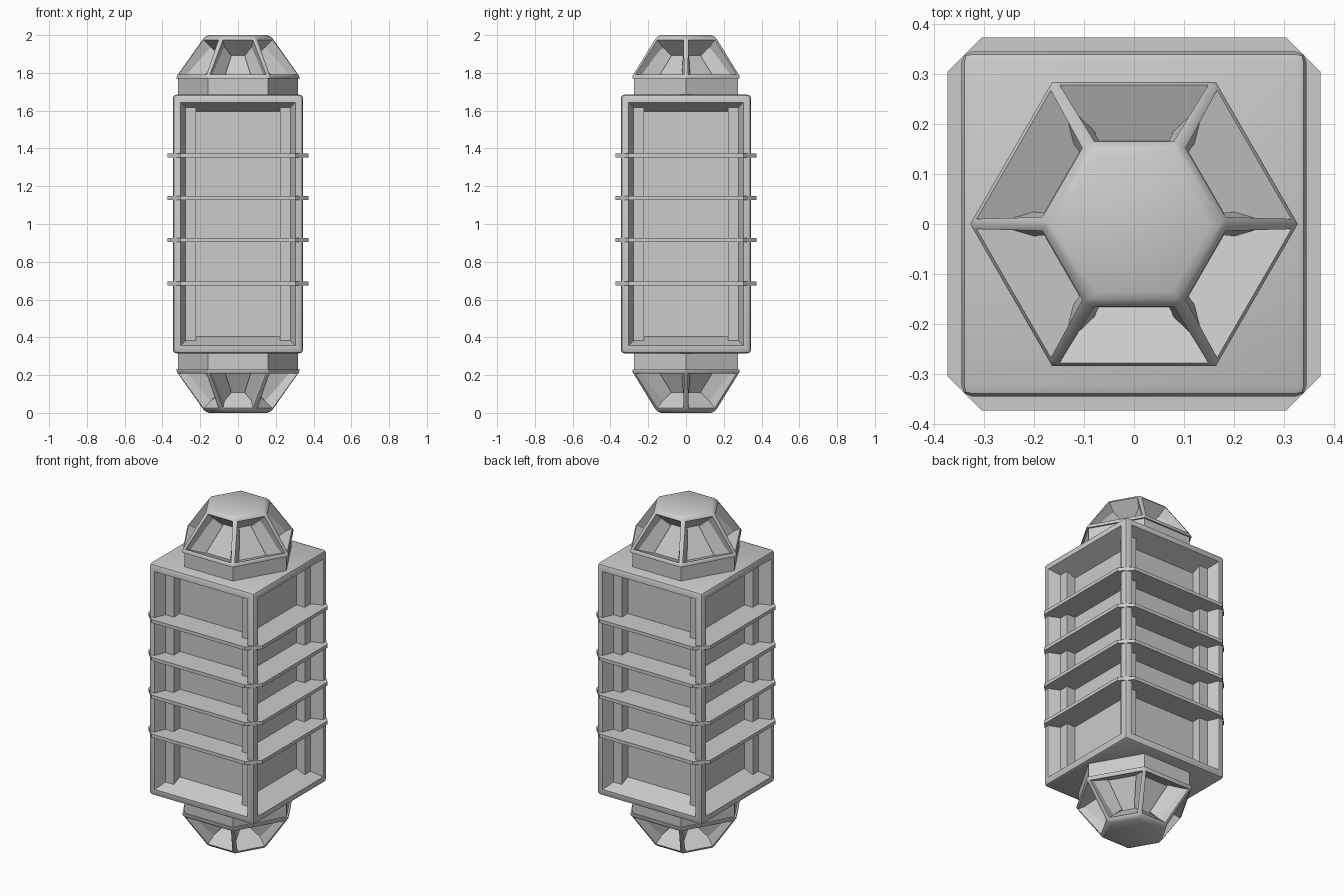
import bpy, bmesh, math
from mathutils import Vector

if "Cube" in bpy.data.objects:
    bpy.data.objects.remove(bpy.data.objects["Cube"])


def finish(bm, name, angle=30):
    bmesh.ops.recalc_face_normals(bm, faces=bm.faces)
    me = bpy.data.meshes.new(name)
    bm.to_mesh(me)
    bm.free()
    ob = bpy.data.objects.new(name, me)
    bpy.context.collection.objects.link(ob)
    bpy.ops.object.select_all(action='DESELECT')
    ob.select_set(True)
    bpy.context.view_layer.objects.active = ob
    bpy.ops.object.shade_smooth_by_angle(angle=math.radians(angle))
    return ob


def box(bm, centre, size):
    vs = bmesh.ops.create_cube(bm, size=1)['verts']
    for v in vs:
        v.co = Vector([v.co[i] * size[i] + centre[i] for i in range(3)])


def skin(bm, rings):
    loops = [[bm.verts.new(p) for p in r] for r in rings]
    n = len(loops[0])
    bands = []
    for a, b in zip(loops, loops[1:]):
        bands.append([bm.faces.new((a[i], a[(i + 1) % n], b[(i + 1) % n], b[i]))
                      for i in range(n)])
    bm.faces.new(loops[0][::-1])
    bm.faces.new(loops[-1])
    bm.normal_update()
    return loops, bands


# Housing: bevelled box with a deep tapered recess in each side
bm = bmesh.new()
box(bm, (0, 0, 1), (.69, .69, 1.37))
bmesh.ops.bevel(bm, geom=bm.edges[:], offset=.02, segments=2, profile=.5, affect='EDGES')
bm.normal_update()
sides = [f for f in bm.faces if f.calc_area() > .5 and abs(f.normal.z) < .1]
bmesh.ops.inset_individual(bm, faces=sides, thickness=.03)
bmesh.ops.inset_individual(bm, faces=sides, thickness=.07, depth=-.12)
finish(bm, "housing")

# Inner corner pilasters
bm = bmesh.new()
for sx in (-1, 1):
    for sy in (-1, 1):
        box(bm, (sx * .252, sy * .252, 1), (.058, .058, 1.25))
finish(bm, "corner_pilasters")

# Four horizontal plates with cut corners
a, c = .373, .305
outline = [(a, -c), (a, c), (c, a), (-c, a), (-a, c), (-a, -c), (-c, -a), (c, -a)]
for i, z in enumerate((.685, .915, 1.138, 1.362)):
    bm = bmesh.new()
    skin(bm, [[(x, y, z + d) for x, y in outline] for d in (-.01, .01)])
    finish(bm, f"plate_{i + 1}")


# Hexagonal end caps: neck, lip, and a sloped crown with six recessed windows
def end_cap(name, s):
    profile = [(.317, .66), (.317, .77), (.328, .77), (.328, .782), (.182, .988), (.155, 1.0)]
    rings = [[(r * math.cos(k * math.pi / 3), r * math.sin(k * math.pi / 3), h)
              for k in range(6)] for r, h in profile]
    bm = bmesh.new()
    loops, bands = skin(bm, rings)
    ribs = [bm.edges.get((loops[3][k], loops[4][k])) for k in range(6)]
    rim = [bm.edges.get((loops[4][k], loops[4][(k + 1) % 6])) for k in range(6)]
    bmesh.ops.inset_individual(bm, faces=bands[3], thickness=.019)
    bmesh.ops.inset_individual(bm, faces=bands[3], thickness=.03, depth=-.12)
    bmesh.ops.bevel(bm, geom=ribs + rim, offset=.01, segments=2, profile=.5, affect='EDGES')
    for v in bm.verts:
        v.co.z = 1 + s * v.co.z
    finish(bm, name, 35)


end_cap("top_cap", 1)
end_cap("bottom_cap", -1)
